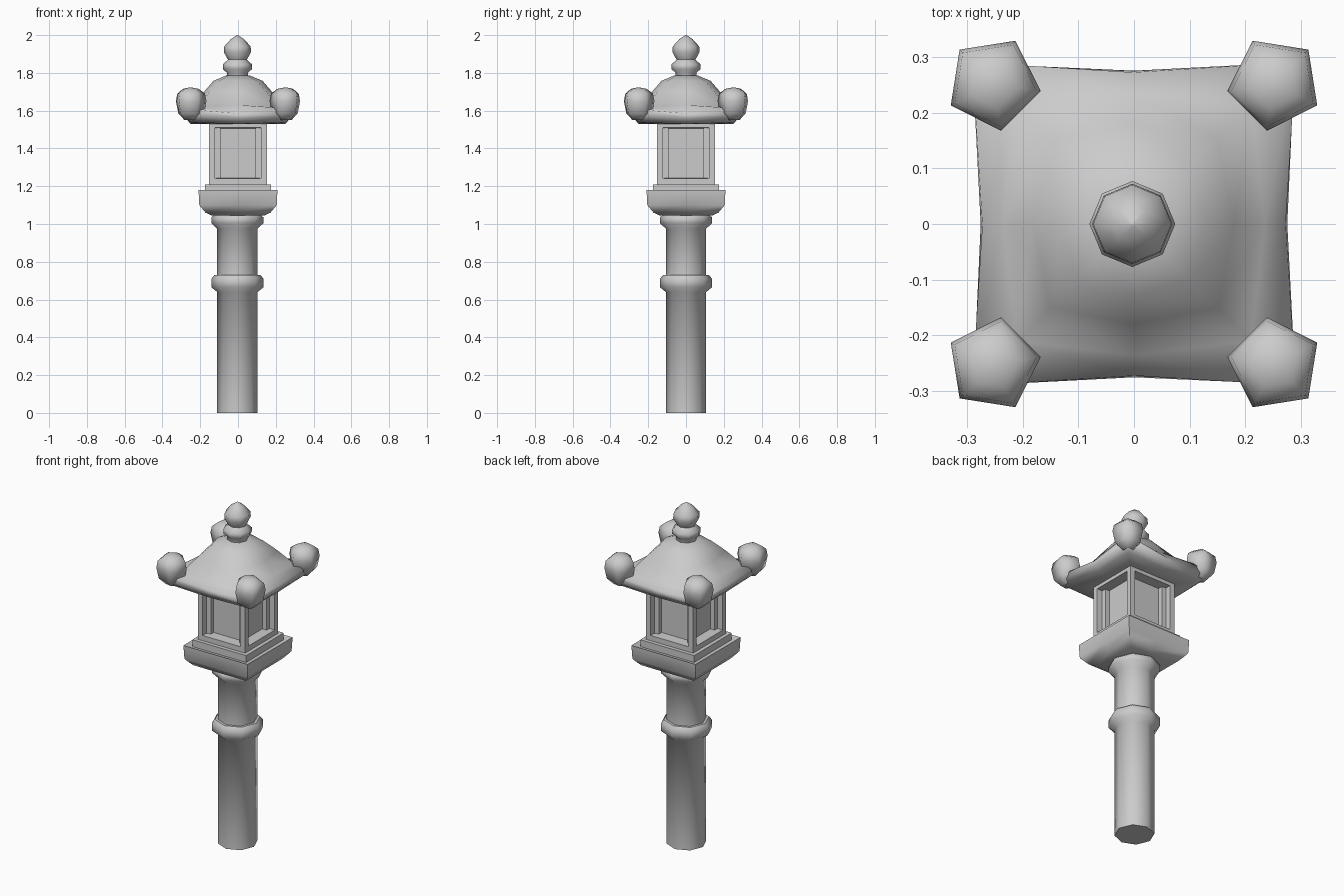
import bpy, bmesh
from math import cos, sin, pi, radians

cube = bpy.data.objects.get("Cube")
if cube:
    bpy.data.objects.remove(cube)

STONE = (0.6, 0.6, 0.6, 1)
stone = bpy.data.materials.new("grey_stone")
stone.use_nodes = True
stone.diffuse_color = STONE
bsdf = next(n for n in stone.node_tree.nodes if n.type == 'BSDF_PRINCIPLED')
bsdf.inputs["Base Color"].default_value = STONE


def finish(name, bm, angle):
    bmesh.ops.recalc_face_normals(bm, faces=bm.faces)
    mesh = bpy.data.meshes.new(name)
    bm.to_mesh(mesh)
    bm.free()
    mesh.materials.append(stone)
    ob = bpy.data.objects.new(name, mesh)
    bpy.context.collection.objects.link(ob)
    bpy.ops.object.select_all(action='DESELECT')
    ob.select_set(True)
    bpy.context.view_layer.objects.active = ob
    bpy.ops.object.shade_smooth_by_angle(angle=radians(angle))
    return ob


def loft(name, rings, angle):
    """Skin a stack of equal point rings and cap both ends."""
    bm = bmesh.new()
    loops = [[bm.verts.new(p) for p in ring] for ring in rings]
    n = len(loops[0])
    for a, b in zip(loops, loops[1:]):
        for i in range(n):
            j = (i + 1) % n
            bm.faces.new((a[i], a[j], b[j], b[i]))
    bm.faces.new(loops[0])
    bm.faces.new(loops[-1])
    return finish(name, bm, angle)


def lathe(name, profile, sides, centre=(-0.003, 0), turn=0.0, angle=50):
    cx, cy = centre
    turns = [turn + 2 * pi * i / sides for i in range(sides)]
    return loft(name, [[(cx + r * cos(t), cy + r * sin(t), z) for t in turns]
                       for r, z in profile], angle)


def square(name, profile, angle=50):
    """Rings of a square: corner offset and height, edge-middle offset and height."""
    rings = []
    for c, zc, m, zm in profile:
        ring = []
        for k in range(4):
            co, si = round(cos(k * pi / 2)), round(sin(k * pi / 2))
            ring += [(m * co, m * si, zm), (c * (co - si), c * (co + si), zc)]
        rings.append(ring)
    return loft(name, rings, angle)


def plain(profile):
    return [(r, z, r, z) for r, z in profile]


# Octagonal post with a ring band and a collar
lathe("post", [(0.107, 0), (0.107, 0.64), (0.138, 0.665), (0.138, 0.71),
               (0.122, 0.73), (0.107, 0.73), (0.107, 0.975), (0.138, 1.005),
               (0.138, 1.035), (0.12, 1.05)], 8)

# Flared platform and step
square("platform", plain([(0.14, 1.045), (0.172, 1.06), (0.205, 1.10),
                          (0.209, 1.18), (0.185, 1.17)]))
square("platform_step", plain([(0.175, 1.165), (0.175, 1.21)]), 30)

# Light chamber with a recessed window in each side
bm = bmesh.new()
bmesh.ops.create_cube(bm, size=1)
for v in bm.verts:
    v.co = (v.co.x * 0.306, v.co.y * 0.306, 1.375 + v.co.z * 0.33)
walls = [f for f in bm.faces if abs(f.normal.z) < 0.5]
bmesh.ops.inset_individual(bm, faces=walls, thickness=0.043)
bmesh.ops.inset_individual(bm, faces=walls, thickness=0.004, depth=-0.06)
finish("light_chamber", bm, 40)

# Domed roof with rolled eaves and drawn-out corners
square("roof", [(0.05, 1.785, 0.065, 1.785), (0.10, 1.758, 0.13, 1.758),
                (0.15, 1.70, 0.18, 1.70), (0.21, 1.62, 0.235, 1.63),
                (0.29, 1.61, 0.272, 1.585), (0.288, 1.57, 0.275, 1.56),
                (0.25, 1.537, 0.25, 1.53), (0.15, 1.53, 0.15, 1.53)], 65)

# Upturned five-sided knobs on the roof corners
for k, place in enumerate(("back_left", "back_right", "front_right", "front_left")):
    t = pi / 4 + k * pi / 2
    d = 0.252 * 2 ** 0.5
    lathe("roof_knob_" + place,
          [(0.035, 1.55), (0.072, 1.585), (0.086, 1.65), (0.078, 1.69),
           (0.045, 1.715), (0.012, 1.722)],
          5, (d * cos(t), d * sin(t)), t, 75)

# Finial: collar below a pointed bud
lathe("finial", [(0.06, 1.76), (0.055, 1.80), (0.077, 1.82), (0.077, 1.845),
                 (0.05, 1.87), (0.072, 1.91), (0.07, 1.94), (0.036, 1.978),
                 (0.003, 2.0)], 8, angle=70)
